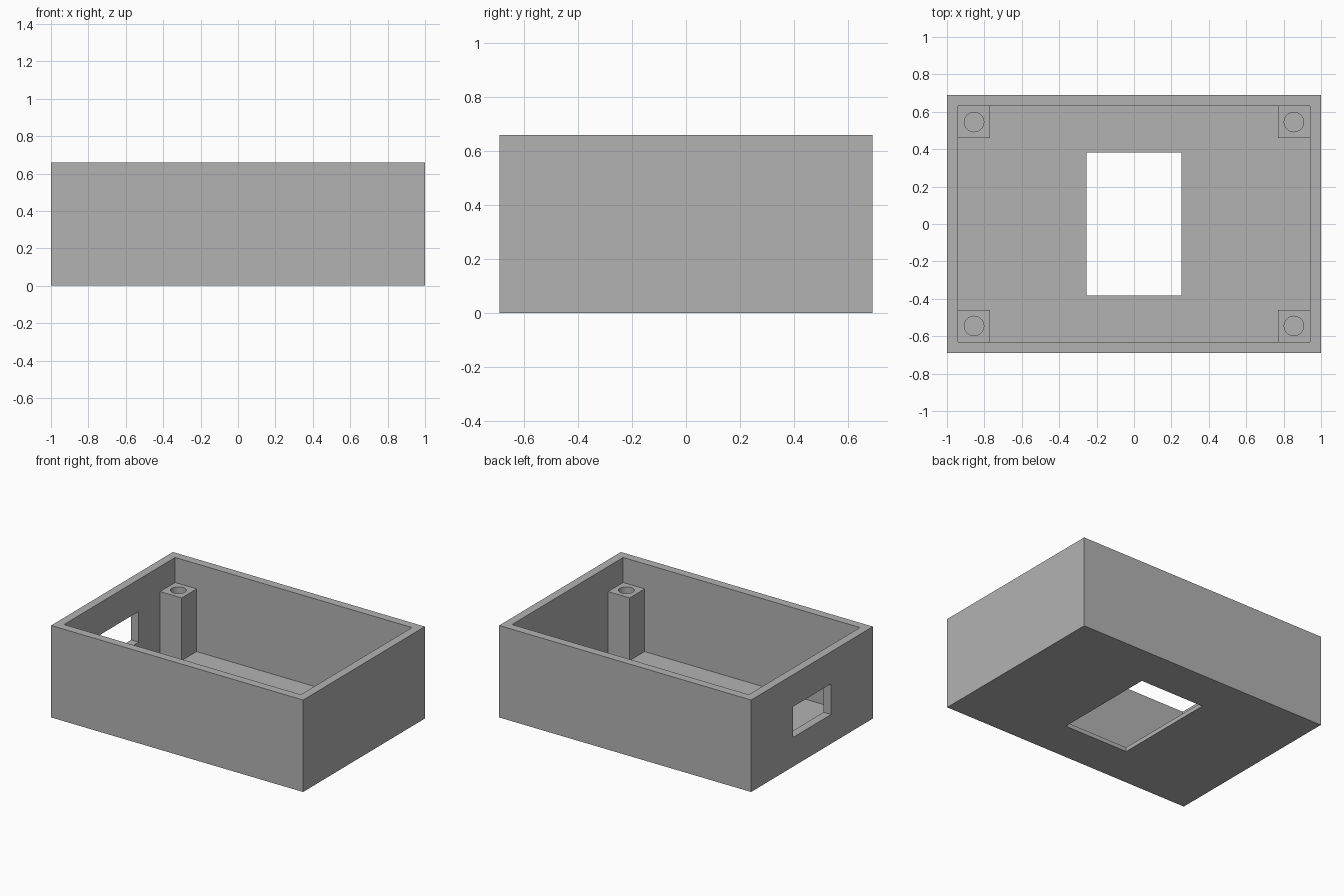
import bpy
from mathutils import Vector

default_cube = bpy.data.objects.get("Cube")
if default_cube:
    bpy.data.objects.remove(default_cube, do_unlink=True)

# Main sizes
HALF_X, HALF_Y, HEIGHT = 1.0, 0.69, 0.66
WALL, FLOOR = 0.06, 0.03
IN_X, IN_Y = HALF_X - WALL, HALF_Y - WALL
POST, POST_TOP, BORE = 0.17, 0.48, 0.052
EMBED = WALL / 2

grey = bpy.data.materials.new("plain_grey")
grey.use_nodes = True
grey.diffuse_color = (0.45, 0.45, 0.45, 1)
grey.node_tree.nodes["Principled BSDF"].inputs["Base Color"].default_value = grey.diffuse_color


def box(name, low, high):
    """Box between two opposite corners."""
    low, high = Vector(low), Vector(high)
    bpy.ops.mesh.primitive_cube_add(size=1, location=(low + high) / 2)
    obj = bpy.context.object
    obj.name = name
    obj.scale = high - low
    bpy.ops.object.transform_apply(location=False, rotation=False, scale=True)
    obj.data.materials.append(grey)
    return obj


def bore(name, x, y, bottom, top):
    """Round cutter for a screw hole."""
    bpy.ops.mesh.primitive_cylinder_add(
        vertices=48, radius=BORE, depth=top - bottom, location=(x, y, (bottom + top) / 2))
    obj = bpy.context.object
    obj.name = name
    obj.data.materials.append(grey)
    return obj


def combine(target, tool, operation):
    """Apply a boolean and discard the tool."""
    tool.hide_render = True
    mod = target.modifiers.new(tool.name, "BOOLEAN")
    mod.operation, mod.solver, mod.object = operation, "EXACT", tool
    bpy.ops.object.select_all(action="DESELECT")
    bpy.context.view_layer.objects.active = target
    target.select_set(True)
    bpy.ops.object.modifier_apply(modifier=mod.name)
    bpy.data.objects.remove(tool, do_unlink=True)


# Open-topped tray
enclosure = box("enclosure", (-HALF_X, -HALF_Y, 0), (HALF_X, HALF_Y, HEIGHT))
combine(enclosure, box("cavity", (-IN_X, -IN_Y, FLOOR), (IN_X, IN_Y, HEIGHT + 1)), "DIFFERENCE")

# Corner screw posts, fused into the walls and floor
for sx in (-1, 1):
    for sy in (-1, 1):
        xs = sorted((sx * (IN_X + EMBED), sx * (IN_X - POST)))
        ys = sorted((sy * (IN_Y + EMBED), sy * (IN_Y - POST)))
        post = box("post", (xs[0], ys[0], FLOOR / 2), (xs[1], ys[1], POST_TOP))
        combine(enclosure, post, "UNION")
        hole = bore("screw_hole", sx * (IN_X - POST / 2), sy * (IN_Y - POST / 2), FLOOR, POST_TOP + 0.1)
        combine(enclosure, hole, "DIFFERENCE")

# Rectangular opening in the floor
combine(enclosure, box("floor_opening", (-0.255, -0.383, -0.1), (0.255, 0.383, 0.1)), "DIFFERENCE")

# Port opening in the -x wall
combine(enclosure, box("port_opening", (-1.1, -0.217, 0.21), (-0.85, 0.217, 0.43)), "DIFFERENCE")

bpy.ops.object.select_all(action="DESELECT")
enclosure.select_set(True)
bpy.context.view_layer.objects.active = enclosure
bpy.ops.object.shade_smooth_by_angle()
